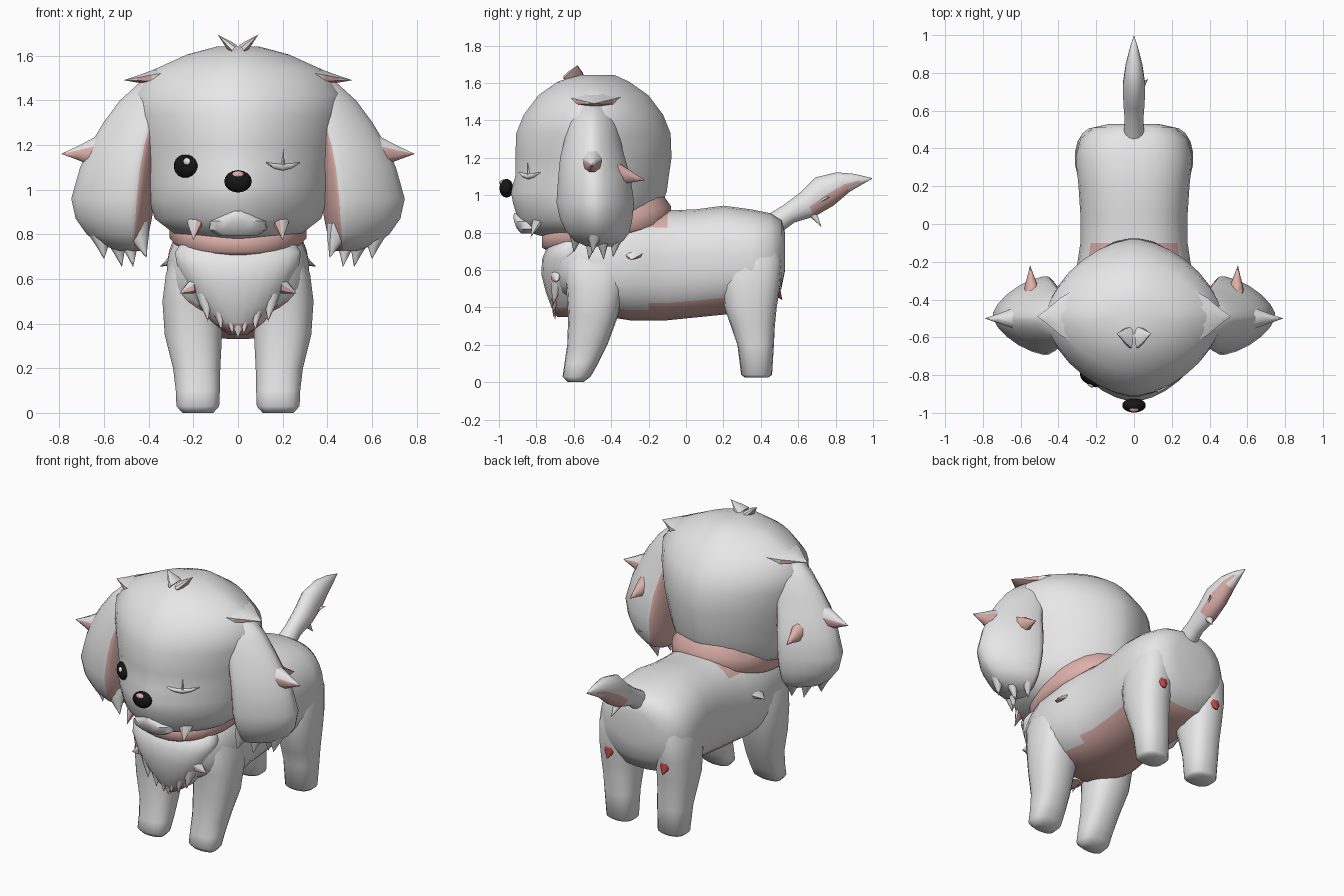
import bpy, bmesh, math
from mathutils import Vector as V

cube = bpy.data.objects.get("Cube")
if cube:
    bpy.data.objects.remove(cube)


def material(name, rgb):
    m = bpy.data.materials.new(name)
    m.use_nodes = True
    m.diffuse_color = (*rgb, 1)
    m.node_tree.nodes["Principled BSDF"].inputs["Base Color"].default_value = (*rgb, 1)
    return m


white = material("white_fur", (0.8, 0.8, 0.8))
pink = material("pink_skin", (0.72, 0.43, 0.4))
red = material("red_patch", (0.5, 0.06, 0.06))
black = material("black", (0.008, 0.008, 0.008))


def ring(c, u, v, power=2.0, n=20, inner=None):
    """Superellipse loop around c; inner replaces the -u half-axis."""
    c, u, v = V(c), V(u), V(v)
    pts = []
    for i in range(n):
        a = math.tau * (i + 0.5) / n
        k, s = math.cos(a), math.sin(a)
        half = V(inner) if inner and k < 0 else u
        pts.append(c + half * math.copysign(abs(k) ** (2 / power), k)
                   + v * math.copysign(abs(s) ** (2 / power), s))
    return pts


def loft(name, rings, mats=(white,), rule=None, angle=60):
    """Skin a list of loops, cap the ends and colour faces by a rule."""
    bm = bmesh.new()
    loops = [[bm.verts.new(p) for p in r] for r in rings]
    n = len(loops[0])
    for a, b in zip(loops, loops[1:]):
        for i in range(n):
            j = (i + 1) % n
            bm.faces.new((a[i], a[j], b[j], b[i]))
    bm.faces.new(loops[0])
    bm.faces.new(loops[-1])
    bmesh.ops.recalc_face_normals(bm, faces=bm.faces)
    for f in bm.faces:
        f.smooth = True
        if rule and rule(f.calc_center_median(), f.normal):
            f.material_index = 1
    me = bpy.data.meshes.new(name)
    bm.to_mesh(me)
    bm.free()
    for m in mats:
        me.materials.append(m)
    ob = bpy.data.objects.new(name, me)
    bpy.context.collection.objects.link(ob)
    bpy.ops.object.select_all(action="DESELECT")
    ob.select_set(True)
    bpy.context.view_layer.objects.active = ob
    bpy.ops.object.shade_smooth_by_angle(angle=math.radians(angle))


def spike(name, base, tip, wide, thick, mats=(white,), rule=None):
    """Flattened, slightly bellied tuft; wide is its half-width axis."""
    base, tip, wide = V(base), V(tip), V(wide)
    t = (tip - base).cross(wide).normalized() * thick
    rings = [ring(base.lerp(tip, k), wide * w, t * w, 2, 8)
             for k, w in ((0, 1), (0.35, 0.72), (0.7, 0.32), (1, 0.01))]
    loft(name, rings, mats, rule, 50)


def ball(name, c, r, mat, n=16):
    rings = []
    for i in range(9):
        a = math.pi * (i + 0.15) / 8.3 - math.pi / 2
        rings.append(ring(V(c) + V((0, 0, r[2] * math.sin(a))),
                          (r[0] * math.cos(a), 0, 0), (0, r[1] * math.cos(a), 0), 2, n))
    loft(name, rings, (mat,))


def button(name, c, across, normal, height, depth, mat):
    """Low dome lying on a surface."""
    c, across, normal = V(c), V(across), V(normal)
    loft(name, [ring(c + normal * depth * d, across * w, (0, 0, height * w), 2, 16)
                for d, w in ((-1, 1), (0.3, 1), (0.7, .8), (1, .4))], (mat,))


def under(c, n):
    return n.z < -0.05


# Head: stacked rings of height, half-width, front and back
head = [(.78, .17, -.77, -.33), (.805, .29, -.85, -.24), (.87, .375, -.9, -.16),
        (.95, .4, -.925, -.125), (1.02, .412, -.94, -.10), (1.1, .425, -.915, -.09),
        (1.2, .445, -.915, -.075), (1.33, .465, -.91, -.08), (1.43, .47, -.87, -.12),
        (1.535, .385, -.79, -.2), (1.605, .23, -.69, -.3), (1.642, .09, -.59, -.38)]
HEAD_POWER = 1.68
loft("head", [ring((0, (f + b) / 2, z), (w, 0, 0), (0, (b - f) / 2, 0), HEAD_POWER, 32)
              for z, w, f, b in head])


def face_point(x, z, out=0.0):
    """Point on the front of the head at x, z."""
    lo, hi = next(p for p in zip(head, head[1:]) if p[0][0] <= z <= p[1][0])
    k = (z - lo[0]) / (hi[0] - lo[0])
    w, f, b = (lo[i] + (hi[i] - lo[i]) * k for i in (1, 2, 3))
    d = (1 - (abs(x) / w) ** HEAD_POWER) ** (1 / HEAD_POWER)
    return V((x, (f + b) / 2 - d * (b - f) / 2 - out, z))


# Body: rings along its length of half-width, bottom and top
body = [(-.72, .16, .55, .76), (-.66, .27, .45, .82), (-.5, .32, .36, .88),
        (-.3, .32, .33, .915), (-.2, .3, .33, .92), (-.1, .285, .33, .92),
        (.05, .285, .345, .925), (.2, .295, .36, .945), (.35, .31, .37, .925),
        (.45, .285, .41, .905), (.51, .22, .5, .87), (.53, .13, .6, .8)]
loft("body", [ring((0, y, (b + t) / 2), (w, 0, 0), (0, 0, (t - b) / 2), 2.4, 32)
              for y, w, b, t in body], (white, pink),
     lambda c, n: (n.z < -.4 and abs(c.x) < .225 and -.6 < c.y < .47)
     or (-.45 < c.y < -.1 and c.z > .835))

# Tilted neck band
loft("neck_band", [ring((0, -.425, z), (r, 0, 0), (0, r * 1.13, tilt), 2.1, 28)
                   for z, r, tilt in ((.765, .285, .06), (.79, .308, .07),
                                      (.86, .308, .08), (.92, .27, .08))], (pink,))

# Chest bib
bib = [(.35, .04, -.69), (.4, .11, -.72), (.48, .18, -.75), (.58, .235, -.775),
       (.66, .275, -.77), (.72, .285, -.745), (.77, .25, -.68)]
loft("chest_bib", [ring((0, (f - .5) / 2, z), (w, 0, 0), (0, (f + .5) / 2, 0), 2.2, 24)
                   for z, w, f in bib], (white, pink), lambda c, n: n.z < -.5 and c.z < .42)
spike("bib_tip", (0, -.7, .46), (0, -.7, .335), (.05, 0, 0), .03)

# Mouth and nose
loft("chin", [ring((0, -.835, z), (w, 0, 0), (0, d, 0), 2.2, 20)
              for z, w, d in ((.795, .09, .045), (.82, .13, .07), (.86, .125, .085),
                              (.885, .08, .09), (.905, .03, .085))], angle=35)
ball("nose", (0, -.96, 1.037), (.063, .038, .05), black)
ball("nose_shine", (0, -.979, 1.066), (.028, .018, .017), pink, 10)

# Open eye and winking eye
eye_out = V((-.57, -.82, 0))
eye = face_point(-.232, 1.105)
button("right_eye", eye, (.05, -.035, 0), eye_out, .052, .032, black)
button("right_eye_shine", eye + eye_out * .027 + V((.018, -.012, .02)),
       (.014, -.01, 0), eye_out, .016, .009, white)
loft("left_wink", [ring(face_point(x, z), (0, .012, 0), (0, 0, r), 2, 8)
                   for x, z, r in ((.125, 1.122, .002), (.16, 1.106, .012), (.2, 1.1, .016),
                                   (.24, 1.106, .012), (.278, 1.122, .002))])
spike("left_wink_lash", face_point(.2, 1.1), face_point(.205, 1.18, .006), (.007, .003, 0), .01)

# Tail: rings set across a rising path
across = V((0, -.55, .83))
tail = [(.46, .84, .06, .06), (.55, .9, .055, .05), (.65, .95, .075, .058),
        (.74, 1.02, .09, .06), (.84, 1.07, .063, .045), (.92, 1.085, .035, .025),
        (.995, 1.09, .002, .002)]
loft("tail", [ring((0, y, z), (w, 0, 0), across * h, 2, 14) for y, z, h, w in tail],
     (white, pink), lambda c, n: n.dot(across) < -0.1 and .67 < c.y < .9)
spike("tail_side_tuft", (.035, .71, .97), (.075, .77, .99), (0, .03, .02), .012)
spike("tail_lower_tuft", (0, .67, .91), (.02, .725, .83), (.03, 0, 0), .025)

# Leg rings: height, centre x, front, back, half-width
front_leg = [(0, .18, -.63, -.55, .07), (.03, .18, -.66, -.51, .097), (.1, .18, -.65, -.47, .1),
             (.2, .185, -.635, -.42, .107), (.35, .2, -.63, -.365, .13),
             (.5, .205, -.64, -.33, .135), (.62, .2, -.66, -.31, .125), (.75, .19, -.62, -.33, .09)]
hind_leg = [(.025, .18, .315, .44, .075), (.04, .18, .295, .46, .092), (.2, .185, .275, .47, .1),
            (.3, .19, .24, .475, .107), (.4, .195, .205, .485, .115),
            (.52, .195, .19, .505, .118), (.65, .19, .2, .515, .115), (.8, .17, .25, .48, .08)]

# Ear rings: height, inner x, rim x, outer x, centre y, half-depth
ear = [(.725, .43, .475, .53, -.46, .07), (.755, .41, .47, .62, -.465, .13),
       (.8, .4, .47, .68, -.47, .17), (.87, .385, .465, .73, -.48, .195),
       (.96, .37, .46, .75, -.485, .21), (1.1, .35, .445, .71, -.49, .195),
       (1.2, .34, .425, .665, -.5, .175), (1.3, .33, .395, .605, -.5, .15),
       (1.4, .33, .38, .53, -.5, .125), (1.49, .31, .35, .43, -.5, .08)]

# Paired parts, built for each side
for s, side in ((1, "left"), (-1, "right")):
    def P(x, y, z):
        return V((s * x, y, z))

    for label, table in (("front", front_leg), ("hind", hind_leg)):
        loft(f"{side}_{label}_leg",
             [ring(P(x, (f + b) / 2, z), (w, 0, 0), (0, (b - f) / 2, 0), 2.4, 18)
              for z, x, f, b, w in table])
    loft(side + "_ear",
         [ring(P(m, y, z), P(o - m, 0, 0), (0, d, 0), 1.55, 24, P(m - i, 0, 0))
          for z, i, m, o, y, d in ear], (white, pink),
         lambda c, n: n.x * s < -0.25 and c.z < 1.3)

    # Ragged lower ear edge
    for k, (x, y, tx, ty, tz) in enumerate((
            (.47, -.57, .41, -.6, .695), (.5, -.49, .47, -.52, .655), (.56, -.45, .52, -.44, .655),
            (.62, -.48, .6, -.5, .69), (.5, -.36, .47, -.39, .67))):
        spike(f"{side}_ear_fringe_{k}", P(x, y, .85), P(tx, ty, tz), (.065, .035, 0), .06)

    # Outer and rear ear tufts
    spike(side + "_ear_outer_tuft", P(.56, -.5, 1.17), P(.79, -.5, 1.16),
          (0, .08, 0), .1, (white, pink), lambda c, n: n.z < .35)
    spike(side + "_ear_rear_tuft", P(.54, -.38, 1.12), P(.55, -.22, 1.08),
          (.02, 0, .06), .045, (pink,))

    # Crown and temple tufts
    spike(side + "_crown_tuft", P(.02, -.6, 1.63), P(.092, -.58, 1.695),
          (0, .06, 0), .025, (white, pink), under)
    spike(side + "_temple_tuft", P(.32, -.49, 1.505), P(.51, -.49, 1.49),
          (0, .15, 0), .05, (white, pink), under)

    # Cheek tuft
    spike(side + "_cheek_tuft", P(.19, -.79, .87), P(.2, -.83, .775),
          P(.04, .025, 0), .025, (white, pink), lambda c, n: n.x * s < .1)

    # Bib tufts, shoulder tuft and hock patch
    spike(side + "_bib_tuft", P(.19, -.69, .58), P(.262, -.69, .535),
          (0, .02, .04), .03, (white, pink), under)
    for k, (x, z) in enumerate(((.04, .36), (.09, .38), (.15, .42))):
        spike(f"{side}_bib_fringe_{k}", P(x, -.69, z + .11), P(x - .015, -.71, z - .01),
              (.04, 0, 0), .035, (white, pink), lambda c, n: n.x * s > .6 and c.z < .43)
    spike(side + "_shoulder_tuft", P(.29, -.28, .685), P(.35, -.29, .655),
          (0, .06, 0), .025, (white, pink), lambda c, n: n.z < .2)
    spike(side + "_hock_patch", P(.195, .465, .51), P(.195, .515, .44), (.055, 0, 0), .04, (red,))
